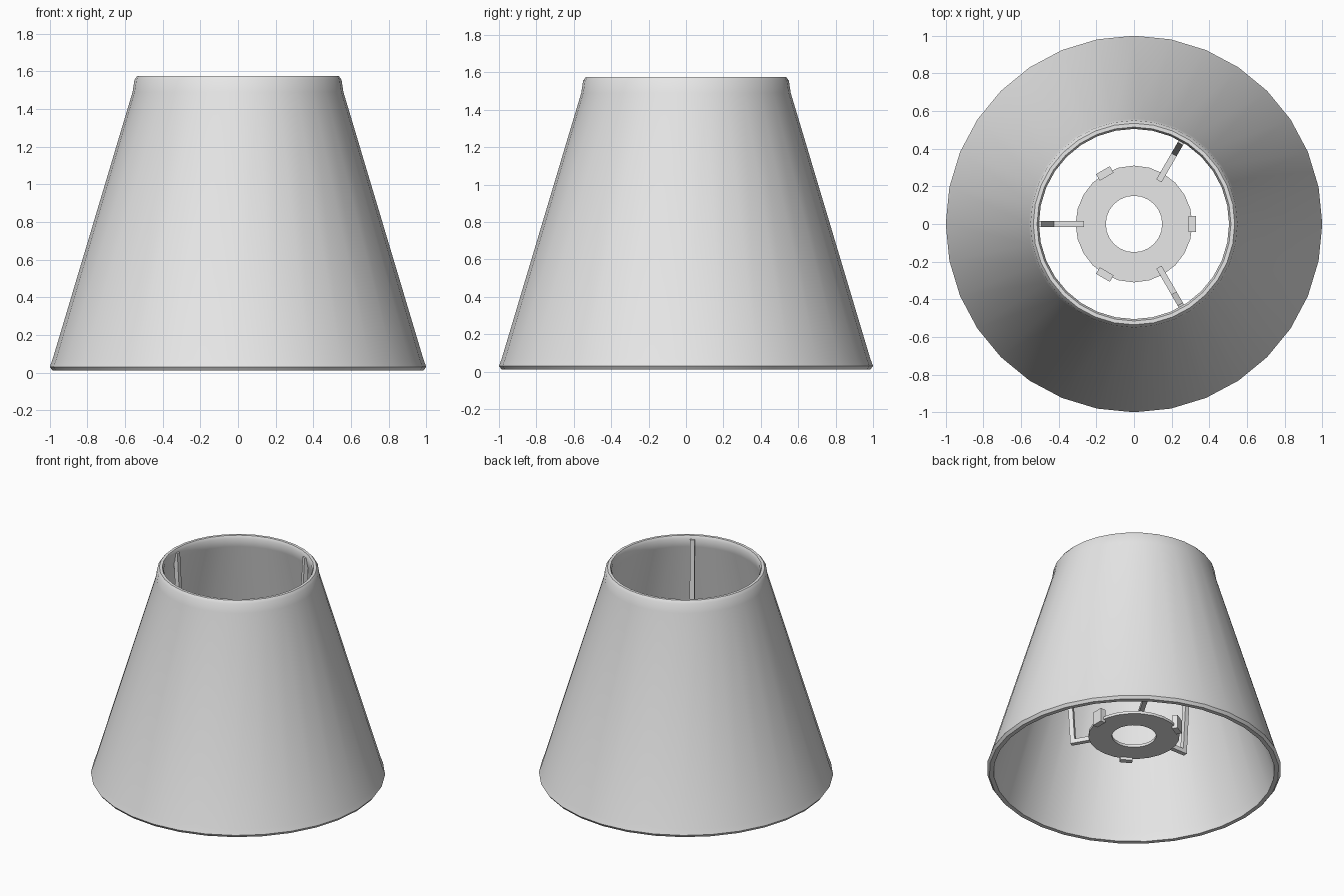
import bpy
import bmesh
import math
from mathutils import Vector, Matrix

cube = bpy.data.objects.get("Cube")
if cube:
    bpy.data.objects.remove(cube, do_unlink=True)

# One pale grey for the whole lampshade
grey = bpy.data.materials.new("pale_grey")
grey.use_nodes = True
colour = (0.8, 0.8, 0.8, 1)
grey.diffuse_color = colour
grey.node_tree.nodes["Principled BSDF"].inputs["Base Color"].default_value = colour


def finish(name, bm, smooth=True):
    bmesh.ops.recalc_face_normals(bm, faces=bm.faces)
    mesh = bpy.data.meshes.new(name)
    bm.to_mesh(mesh)
    bm.free()
    mesh.materials.append(grey)
    obj = bpy.data.objects.new(name, mesh)
    bpy.context.collection.objects.link(obj)
    if smooth:
        bpy.ops.object.select_all(action="DESELECT")
        obj.select_set(True)
        bpy.context.view_layer.objects.active = obj
        bpy.ops.object.shade_smooth_by_angle(angle=math.radians(40))
    return obj


def lathe(name, profile, sides):
    """Spin a closed (radius, height) profile around the z axis."""
    bm = bmesh.new()
    rings = []
    for i in range(sides):
        a = math.tau * i / sides
        rings.append([bm.verts.new((r * math.cos(a), r * math.sin(a), z))
                      for r, z in profile])
    n = len(profile)
    for i, ring in enumerate(rings):
        after = rings[(i + 1) % sides]
        for j in range(n):
            k = (j + 1) % n
            bm.faces.new((ring[j], after[j], after[k], ring[k]))
    return finish(name, bm)


def strut(name, path, angle, width):
    """Sweep a square bar along a (radius, height) path, turned to an angle."""
    bm = bmesh.new()
    half = width / 2
    points = [Vector((r, 0, z)) for r, z in path]
    loops = []
    for i, p in enumerate(points):
        before = (p - points[i - 1]).normalized() if i else None
        after = (points[i + 1] - p).normalized() if i + 1 < len(points) else None
        d = ((before or after) + (after or before)).normalized()
        side = Vector((0, 1, 0))
        up = d.cross(side)
        mitre = 1 / max(0.5, d.dot(before or after))
        loops.append([bm.verts.new(p + side * s * half + up * u * half * mitre)
                      for s, u in ((-1, -1), (1, -1), (1, 1), (-1, 1))])
    for a, b in zip(loops, loops[1:]):
        for j in range(4):
            k = (j + 1) % 4
            bm.faces.new((a[j], a[k], b[k], b[j]))
    bm.faces.new(loops[0])
    bm.faces.new(loops[-1])
    bm.transform(Matrix.Rotation(angle, 4, "Z"))
    return finish(name, bm, smooth=False)


# Hollow tapered shade with rolled rims
lathe("shade", [(0.985, 0.01), (1.0, 0.03), (0.985, 0.07), (0.56, 1.49),
                (0.55, 1.555), (0.535, 1.575), (0.515, 1.575), (0.505, 1.555),
                (0.515, 1.49), (0.945, 0.07), (0.955, 0.01)], 32)

# Flat washer that holds the lamp fitting
lathe("fitting_ring", [(0.15, 0.285), (0.31, 0.285),
                       (0.31, 0.305), (0.15, 0.305)], 24)

# Three bent struts from the top rim, with three clips between them
for i in range(3):
    turn = math.tau * i / 3
    strut(f"strut_{i + 1}", [(0.508, 1.55), (0.44, 0.325), (0.265, 0.325)],
          turn + math.pi, 0.032)

    bm = bmesh.new()
    bmesh.ops.create_cube(bm, size=1)
    bm.transform(Matrix.Rotation(turn, 4, "Z")
                 @ Matrix.Translation((0.31, 0, 0.315))
                 @ Matrix.Diagonal((0.04, 0.085, 0.1, 1)))
    finish(f"clip_{i + 1}", bm, smooth=False)
